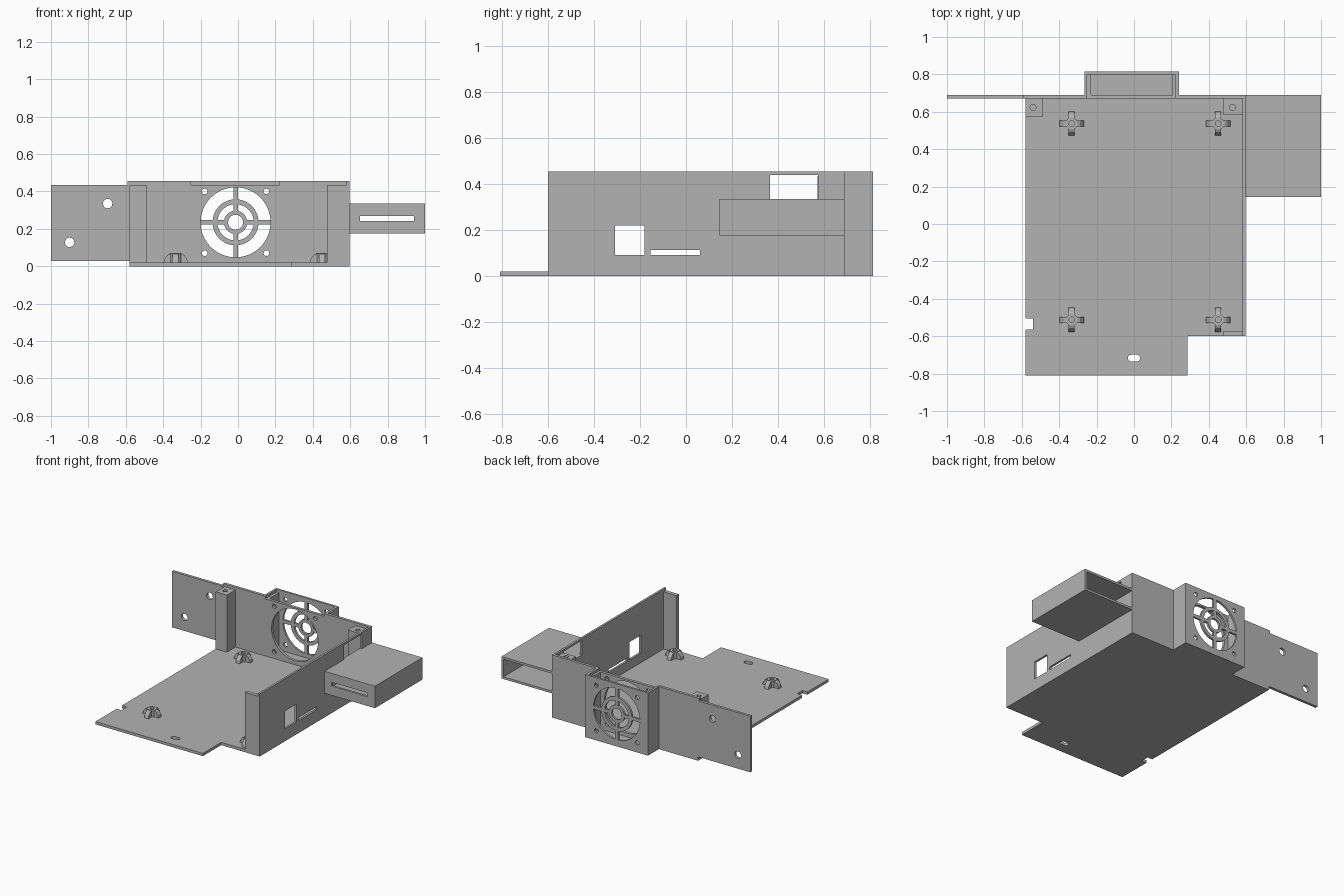
import bpy, bmesh
from math import sin, cos, pi, asin

if "Cube" in bpy.data.objects:
    bpy.data.objects.remove(bpy.data.objects["Cube"])

grey = bpy.data.materials.new("plain_grey")
grey.use_nodes = True
GREY = (0.45, 0.45, 0.45, 1)
grey.diffuse_color = GREY
grey.node_tree.nodes["Principled BSDF"].inputs["Base Color"].default_value = GREY


# Profiles
def rect(u0, u1, v0, v1):
    return [(u0, v0), (u1, v0), (u1, v1), (u0, v1)]


def arc(u, v, r, a0, a1, n):
    return [(u + r * cos(a0 + (a1 - a0) * i / n),
             v + r * sin(a0 + (a1 - a0) * i / n)) for i in range(n + 1)]


def circle(u, v, r, n=32):
    return arc(u, v, r, 0, 2 * pi, n)[:-1]


def to_xyz(axis, u, v, w):
    return {"x": (w, u, v), "y": (u, w, v), "z": (u, v, w)}[axis]


def prism(name, pts, axis, lo, hi):
    """Extrude a profile along an axis, from lo to hi."""
    bm = bmesh.new()
    a = [bm.verts.new(to_xyz(axis, u, v, lo)) for u, v in pts]
    b = [bm.verts.new(to_xyz(axis, u, v, hi)) for u, v in pts]
    bm.faces.new(a)
    bm.faces.new(b)
    for i in range(len(pts)):
        j = (i + 1) % len(pts)
        bm.faces.new((a[i], a[j], b[j], b[i]))
    bmesh.ops.recalc_face_normals(bm, faces=bm.faces[:])
    mesh = bpy.data.meshes.new(name)
    bm.to_mesh(mesh)
    bm.free()
    mesh.materials.append(grey)
    ob = bpy.data.objects.new(name, mesh)
    bpy.context.scene.collection.objects.link(ob)
    return ob


def cut(ob, pts, axis, lo, hi):
    """Cut a prism out of an object."""
    tool = prism("cutter", pts, axis, lo, hi)
    mod = ob.modifiers.new("cut", "BOOLEAN")
    mod.operation = "DIFFERENCE"
    mod.solver = "EXACT"
    mod.object = tool
    bpy.context.view_layer.update()
    deps = bpy.context.evaluated_depsgraph_get()
    mesh = bpy.data.meshes.new_from_object(ob.evaluated_get(deps))
    ob.modifiers.clear()
    ob.data = mesh
    bpy.data.objects.remove(tool)


T = 0.02            # floor thickness
TOP = 0.455         # wall height
FX, FZ = -0.013, 0.235   # fan centre

# Floor with front tongue, side notch and oval slot
floor = prism("floor", [(-0.58, -0.81), (0.285, -0.81), (0.285, -0.6), (0.58, -0.6),
                        (0.58, 0.67), (-0.58, 0.67), (-0.58, -0.505), (-0.54, -0.505),
                        (-0.54, -0.565), (-0.58, -0.565)], "z", 0, T)
oval = arc(0.015, -0.717, 0.018, -pi / 2, pi / 2, 8) + arc(-0.015, -0.717, 0.018, pi / 2, 1.5 * pi, 8)
cut(floor, oval, "z", -0.1, 0.1)

# Side wall with port windows
side = prism("side_wall", rect(-0.6, 0.67, 0, TOP), "x", 0.58, 0.595)
for window in (rect(-0.31, -0.18, 0.09, 0.22), rect(-0.155, 0.06, 0.09, 0.113),
               rect(0.365, 0.575, 0.335, 0.44)):
    cut(side, window, "x", 0.5, 0.7)
prism("front_flange", rect(0.475, 0.58, -0.6, -0.572), "z", T, 0.435)

# Back wall with mounting ear, fan opening and lid recess
back = prism("back_wall", [(-1, 0.028), (-0.58, 0.028), (-0.58, 0), (0.595, 0), (0.595, TOP),
                           (0.222, TOP), (0.222, 0.435), (-0.25, 0.435), (-0.25, TOP),
                           (-0.59, TOP), (-0.59, 0.435), (-1, 0.435)], "y", 0.67, 0.69)
cut(back, circle(FX, FZ, 0.187, 64), "y", 0.6, 0.75)
for x, z in ((-0.697, 0.335), (-0.9, 0.128)):
    cut(back, circle(x, z, 0.025), "y", 0.6, 0.75)

# Fan housing, open at the top, with a stepped rim
housing = prism("fan_housing", rect(-0.265, 0.24, 0, TOP), "y", 0.69, 0.815)
cut(housing, [(-0.23, T), (0.205, T), (0.205, 0.435), (0.222, 0.435), (0.222, 0.5),
              (-0.25, 0.5), (-0.25, 0.435), (-0.23, 0.435)], "y", 0.6, 0.8)

# Grill: two rings of quarter openings between spokes, and a hub hole
for r0, r1 in ((0.123, 0.187), (0.062, 0.097)):
    for q in range(4):
        g0, g1 = asin(0.012 / r0), asin(0.012 / r1)
        s, e = q * pi / 2, (q + 1) * pi / 2
        sector = arc(FX, FZ, r1, s + g1, e - g1, 16) + arc(FX, FZ, r0, e - g0, s + g0, 16)
        cut(housing, sector, "y", 0.77, 0.9)
cut(housing, circle(FX, FZ, 0.04), "y", 0.77, 0.9)

# Fan screw holes through both walls
for sx in (-1, 1):
    for sz in (-1, 1):
        hole = circle(FX + sx * 0.165, FZ + sz * 0.165, 0.015, 20)
        cut(housing, hole, "y", 0.77, 0.9)
        cut(back, hole, "y", 0.6, 0.75)

# Corner screw posts
for name, x0, x1, y0, hx in (("left_post", 0.475, 0.58, 0.585, 0.527),
                             ("right_post", -0.58, -0.49, 0.572, -0.54)):
    post = prism(name, rect(x0, x1, y0, 0.67), "z", T, 0.435)
    cut(post, circle(hx, 0.623, 0.016, 20), "z", 0.3, 0.5)

# Side compartment, open at the back, with a front slot
comp = prism("side_compartment", rect(0.595, 1, 0.145, 0.69), "z", 0.175, 0.335)
cut(comp, rect(0.55, 0.984, 0.191, 0.319), "y", 0.161, 0.8)
cut(comp, rect(0.652, 0.94, 0.243, 0.27), "y", 0.1, 0.2)

# Board standoffs: a drilled post with four sloping fins
for x in (-0.333, 0.45):
    for y in (-0.512, 0.537):
        post = prism("standoff_post", circle(x, y, 0.032, 24), "z", T, 0.07)
        cut(post, circle(x, y, 0.015, 20), "z", 0.03, 0.1)
        for axis, c, w in (("y", x, y), ("x", y, x)):
            for s in (-1, 1):
                fin = [(c + s * r, z) for r, z in ((0.028, T), (0.065, T), (0.06, 0.04),
                                                   (0.045, 0.06), (0.028, 0.068))]
                prism("standoff_fin", fin, axis, w - 0.016, w + 0.016)
